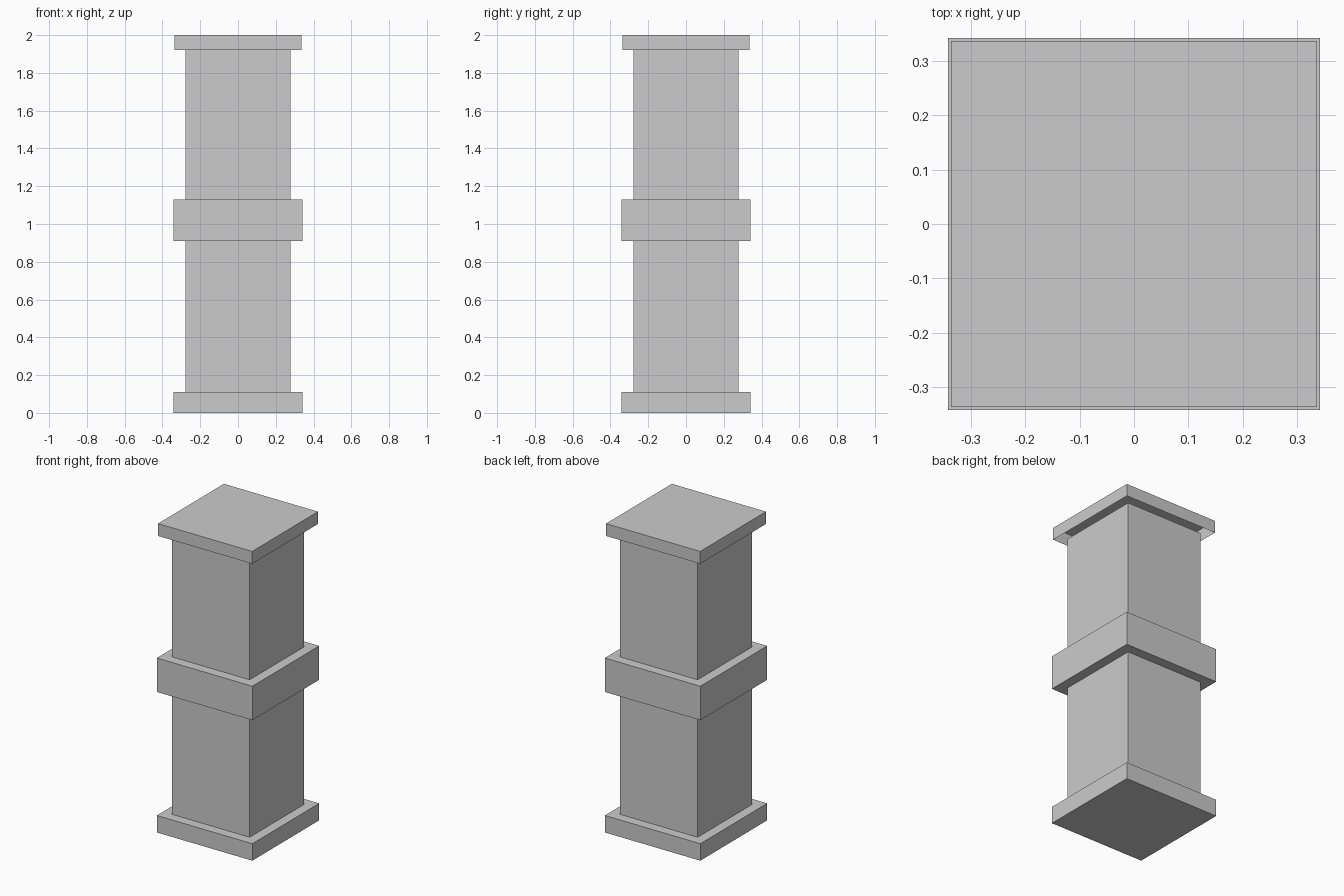
import bpy
import bmesh
from mathutils import Matrix

if "Cube" in bpy.data.objects:
    bpy.data.objects.remove(bpy.data.objects["Cube"])


def block(name, half, z0, z1, open_bottom=False):
    """Square block centred on the z axis, optionally without its underside."""
    bm = bmesh.new()
    size = Matrix.Diagonal((2 * half, 2 * half, z1 - z0, 1))
    bmesh.ops.create_cube(bm, size=1, matrix=Matrix.Translation((0, 0, (z0 + z1) / 2)) @ size)
    bm.normal_update()
    if open_bottom:
        under = [f for f in bm.faces if f.normal.z < -0.5]
        bmesh.ops.delete(bm, geom=under, context='FACES_ONLY')
    mesh = bpy.data.meshes.new(name)
    bm.to_mesh(mesh)
    bm.free()
    obj = bpy.data.objects.new(name, mesh)
    bpy.context.collection.objects.link(obj)
    return obj


# Plinth and middle band share one width
block("base", 0.342, 0.0, 0.11)
block("middle_band", 0.342, 0.91, 1.13)

# Two narrower shaft sections
block("lower_shaft", 0.278, 0.11, 0.91)
block("upper_shaft", 0.278, 1.13, 1.92)

# Hollow lid, open underneath, resting level with the shaft top
block("cap", 0.337, 1.92, 2.0, open_bottom=True)
